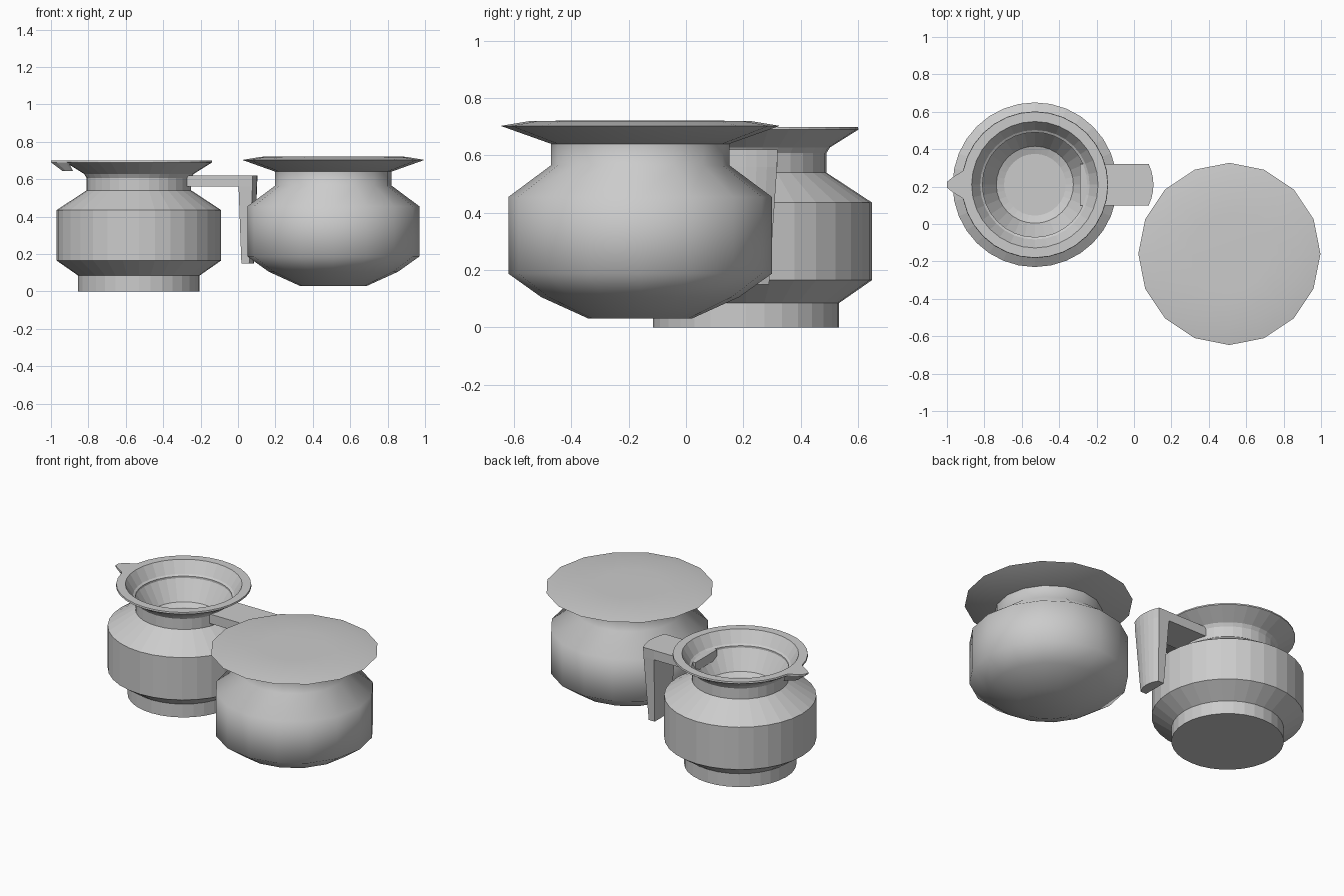
import bpy, bmesh, math

if "Cube" in bpy.data.objects:
    bpy.data.objects.remove(bpy.data.objects["Cube"])

grey = bpy.data.materials.new("clay grey")
grey.diffuse_color = (0.6, 0.6, 0.6, 1)
grey.use_nodes = True
grey.node_tree.nodes["Principled BSDF"].inputs["Base Color"].default_value = grey.diffuse_color


def finish(name, bm, loc=(0, 0, 0)):
    bmesh.ops.recalc_face_normals(bm, faces=bm.faces)
    me = bpy.data.meshes.new(name)
    bm.to_mesh(me)
    bm.free()
    me.materials.append(grey)
    ob = bpy.data.objects.new(name, me)
    ob.location = loc
    bpy.context.collection.objects.link(ob)
    return ob


def lathe(name, profile, sides, loc):
    """Closed turned body: rings of (radius, z), capped at both ends."""
    bm = bmesh.new()
    rings = []
    for r, z in profile:
        rings.append([bm.verts.new((r * math.cos(i * math.tau / sides),
                                    r * math.sin(i * math.tau / sides), z))
                      for i in range(sides)])
    for a, b in zip(rings, rings[1:]):
        for i in range(sides):
            j = (i + 1) % sides
            bm.faces.new((a[i], a[j], b[j], b[i]))
    bm.faces.new(rings[0][::-1])
    bm.faces.new(rings[-1])
    return finish(name, bm, loc)


def loft(name, sections):
    """Skin between matching outlines, capped at both ends."""
    bm = bmesh.new()
    rows = [[bm.verts.new(p) for p in s] for s in sections]
    n = len(rows[0])
    for a, b in zip(rows, rows[1:]):
        for i in range(n):
            j = (i + 1) % n
            bm.faces.new((a[i], a[j], b[j], b[i]))
    bm.faces.new(rows[0][::-1])
    bm.faces.new(rows[-1])
    return finish(name, bm)


# Open pot with foot, neck, flared rim and inner funnel
PX, PY = -0.53, 0.21
lathe("open_pot", [
    (0.325, 0), (0.325, 0.085), (0.44, 0.165), (0.44, 0.435),
    (0.28, 0.54), (0.28, 0.62), (0.392, 0.69), (0.39, 0.70),
    (0.338, 0.70), (0.206, 0.49), (0.165, 0.475)], 32, (PX, PY, 0))

# Pouring lip: a small beak growing out of the rim
lip = [(-0.905, -0.085), (-0.92, -0.07), (-0.97, -0.04), (-1.0, -0.015),
       (-1.0, 0.015), (-0.97, 0.04), (-0.92, 0.07), (-0.905, 0.085)]
loft("pouring_lip", [
    [(-0.85 + (x + 0.85) * 0.6, PY + y * 0.8, 0.645) for x, y in lip],
    [(x, PY + y, 0.69) for x, y in lip],
    [(x, PY + y, 0.70) for x, y in lip]])


# Handle: a bar from the neck and a tapering grip with a rounded outer face
def grip(z, inner, mid, half):
    arc = [(mid - 0.025 * t * t, PY + half * t, z)
           for t in (-1, -0.67, -0.33, 0, 0.33, 0.67, 1)]
    return [(inner, PY - half, z)] + arc + [(inner, PY + half, z)]


loft("handle_grip", [grip(0.15, 0.018, 0.085, 0.08),
                     grip(0.56, 0.003, 0.102, 0.108),
                     grip(0.62, 0.003, 0.104, 0.11)])
loft("handle_bar", [[(x, PY - 0.11, 0.56), (x, PY + 0.11, 0.56),
                     (x, PY + 0.11, 0.62), (x, PY - 0.11, 0.62)]
                    for x in (-0.29, 0.003)])

# Closed pot with a wide, slightly domed lid
JX, JY = 0.51, -0.16
pot = lathe("closed_pot", [
    (0.18, 0.03), (0.345, 0.105), (0.46, 0.187), (0.46, 0.455),
    (0.312, 0.565), (0.312, 0.64)], 16, (JX, JY, 0))
lid = lathe("lid", [
    (0.31, 0.64), (0.487, 0.703), (0.385, 0.72), (0.2, 0.722)],
    16, (JX, JY, 0))
for ob in (pot, lid):
    bpy.ops.object.select_all(action='DESELECT')
    ob.select_set(True)
    bpy.context.view_layer.objects.active = ob
    bpy.ops.object.shade_smooth_by_angle(angle=math.radians(60))
